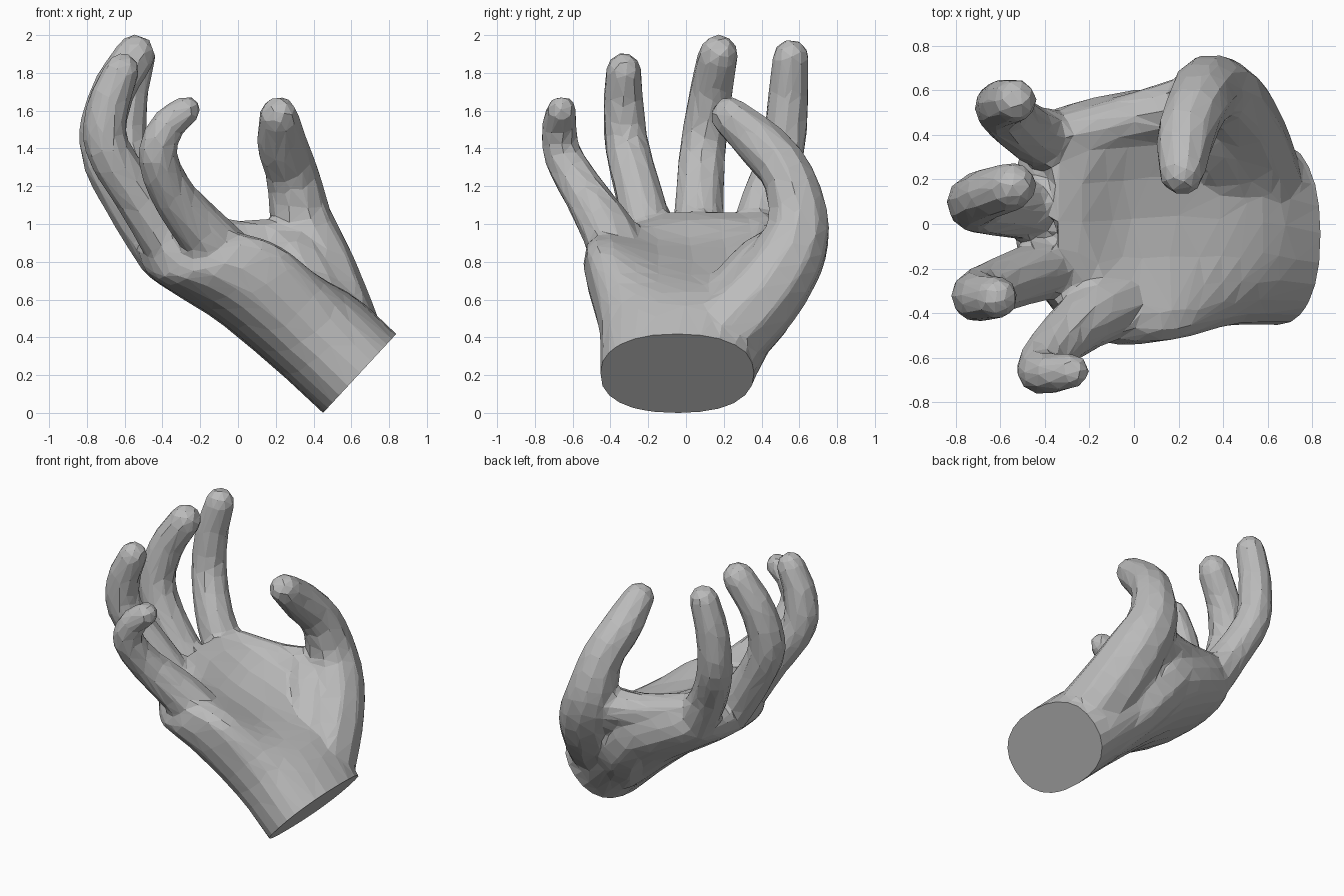
import bpy, bmesh, math
from mathutils import Vector

cube = bpy.data.objects.get("Cube")
if cube:
    bpy.data.objects.remove(cube, do_unlink=True)

skin = bpy.data.materials.new("plain grey")
skin.use_nodes = True
GREY = (0.5, 0.5, 0.5, 1)
skin.diffuse_color = GREY
skin.node_tree.nodes["Principled BSDF"].inputs["Base Color"].default_value = GREY

ACROSS = Vector((0.68, 0, 0.733))     # from back of hand towards palm
ALONG = Vector((-0.733, 0, 0.68))     # from wrist towards fingers
bm = bmesh.new()


def smooth_path(points, steps=4):
    """Catmull-Rom interpolation of vectors of any size."""
    p = [Vector(q) for q in points]
    p = [2 * p[0] - p[1]] + p + [2 * p[-1] - p[-2]]
    out = []
    for a, b, c, d in zip(p, p[1:], p[2:], p[3:]):
        for i in range(steps):
            t = i / steps
            out.append(0.5 * (2 * b + (c - a) * t + (2 * a - 5 * b + 4 * c - d) * t * t
                              + (3 * b - a - 3 * c + d) * t ** 3))
    return out + [p[-2]]


def loft(rings):
    loops = [[bm.verts.new(co) for co in ring] for ring in rings]
    n = len(loops[0])
    for lo, hi in zip(loops, loops[1:]):
        for i in range(n):
            j = (i + 1) % n
            bm.faces.new((lo[i], lo[j], hi[j], hi[i]))
    bm.faces.new(loops[0][::-1])
    bm.faces.new(loops[-1])


def digit(points, sides=10):
    """Round tube along x, y, z, radius points with a domed tip."""
    path = smooth_path(points)
    centres = [q.to_3d() for q in path]
    radii = [q[3] for q in path]
    tip_dir = (centres[-1] - centres[-2]).normalized()
    tip, r = centres[-1].copy(), radii[-1]
    for angle in (30, 58, 80):
        a = math.radians(angle)
        centres.append(tip + tip_dir * r * math.sin(a))
        radii.append(r * math.cos(a))
    rings = []
    for i, c in enumerate(centres):
        t = (centres[min(i + 1, len(centres) - 1)] - centres[max(i - 1, 0)]).normalized()
        u = t.cross(Vector((0, 1, 0))).normalized()
        v = t.cross(u)
        rings.append([c + radii[i] * (u * math.cos(k * math.tau / sides)
                                      + v * math.sin(k * math.tau / sides))
                      for k in range(sides)])
    loft(rings)


def power(value, e):
    return math.copysign(abs(value) ** e, value)


# Palm and wrist: back x, back z, thickness, lowest y, highest y, cup depth, skew, roundness
palm = smooth_path([
    (0.60, -0.14, 0.57, -0.455, 0.35, 0, 0, 0.9),
    (0.45, 0.00, 0.57, -0.455, 0.36, 0, 0, 0.9),
    (0.20, 0.23, 0.58, -0.46, 0.48, 0.02, 0, 0.75),
    (-0.10, 0.48, 0.62, -0.53, 0.60, 0.18, 0, 0.55),
    (-0.32, 0.62, 0.57, -0.54, 0.58, 0.18, 0.1, 0.55),
    (-0.49, 0.74, 0.47, -0.49, 0.52, 0.09, 0.4, 0.6),
    (-0.54, 0.87, 0.29, -0.36, 0.43, 0.02, 0.5, 0.7)])
rings = []
for bx, bz, thick, low, high, cup, skew, box in palm:
    ring = []
    for k in range(24):
        a = k * math.tau / 24
        s, c = math.sin(a), math.cos(a)
        y = (low + high) / 2 + (high - low) / 2 * power(c, 0.85)
        up = thick / 2 * (1 + power(s, box if s > 0 else 0.85)) - cup * max(0, s) ** 4
        back = skew * max(0, -y - 0.1)
        ring.append(Vector((bx, y, bz)) + ACROSS * up - ALONG * back)
    rings.append(ring)
loft(rings)

# Index, middle, ring and little finger
digit([(-0.32, 0.36, 0.86, 0.15), (-0.47, 0.41, 1.10, 0.13), (-0.59, 0.51, 1.38, 0.12),
       (-0.59, 0.54, 1.65, 0.112), (-0.535, 0.555, 1.88, 0.1)])
digit([(-0.38, 0.07, 0.83, 0.15), (-0.56, 0.07, 1.09, 0.135), (-0.715, 0.09, 1.40, 0.127),
       (-0.67, 0.13, 1.68, 0.118), (-0.545, 0.17, 1.895, 0.11)])
digit([(-0.33, -0.18, 0.85, 0.15), (-0.51, -0.24, 1.12, 0.13), (-0.69, -0.31, 1.40, 0.12),
       (-0.69, -0.33, 1.62, 0.112), (-0.615, -0.33, 1.81, 0.097)])
digit([(0.08, -0.32, 0.66, 0.17), (-0.15, -0.39, 0.92, 0.15), (-0.34, -0.53, 1.15, 0.12),
       (-0.425, -0.65, 1.36, 0.105), (-0.38, -0.67, 1.51, 0.095), (-0.28, -0.66, 1.60, 0.082)])

# Thumb, its fleshy mound, its root on the back and the web towards the index finger
digit([(0.54, 0.15, 0.37, 0.24), (0.48, 0.37, 0.58, 0.22), (0.41, 0.53, 0.80, 0.2),
       (0.34, 0.595, 1.00, 0.17), (0.29, 0.54, 1.25, 0.142), (0.235, 0.40, 1.42, 0.135),
       (0.215, 0.235, 1.57, 0.107)])
digit([(0.50, 0.06, 0.42, 0.17), (0.40, 0.25, 0.59, 0.18), (0.30, 0.42, 0.77, 0.18),
       (0.25, 0.49, 0.84, 0.16)])
digit([(0.40, 0.15, 0.25, 0.15), (0.23, 0.36, 0.53, 0.2), (0.08, 0.43, 0.72, 0.19)])
digit([(0.30, 0.55, 0.90, 0.14), (0.02, 0.48, 0.90, 0.12), (-0.28, 0.40, 0.96, 0.11)])

bmesh.ops.recalc_face_normals(bm, faces=bm.faces[:])
mesh = bpy.data.meshes.new("hand")
bm.to_mesh(mesh)
bm.free()
hand = bpy.data.objects.new("hand", mesh)
bpy.context.collection.objects.link(hand)

# Fuse the parts into one skin and reduce it to broad facets
remesh = hand.modifiers.new("fuse", 'REMESH')
remesh.mode = 'VOXEL'
remesh.voxel_size = 0.02
soften = hand.modifiers.new("soften", 'SMOOTH')
soften.factor = 0.5
soften.iterations = 6
facets = hand.modifiers.new("facets", 'DECIMATE')
facets.ratio = 0.035
bpy.context.view_layer.update()
fused = bpy.data.meshes.new_from_object(
    hand.evaluated_get(bpy.context.evaluated_depsgraph_get()))
hand.modifiers.clear()
hand.data = fused

# Flat cut across the wrist
bm = bmesh.new()
bm.from_mesh(fused)
bmesh.ops.bisect_plane(bm, geom=bm.verts[:] + bm.edges[:] + bm.faces[:],
                       plane_co=(0.45, 0, 0), plane_no=-ALONG, clear_outer=True)
bmesh.ops.holes_fill(bm, edges=[e for e in bm.edges if e.is_boundary], sides=0)
bmesh.ops.recalc_face_normals(bm, faces=bm.faces[:])
for f in bm.faces:
    f.smooth = False
    f.material_index = 0

# Rest the wrist on the ground
lowest = min(v.co.z for v in bm.verts)
bmesh.ops.translate(bm, verts=bm.verts[:], vec=(0, 0, -lowest))
bm.to_mesh(fused)
bm.free()
fused.materials.clear()
fused.materials.append(skin)
